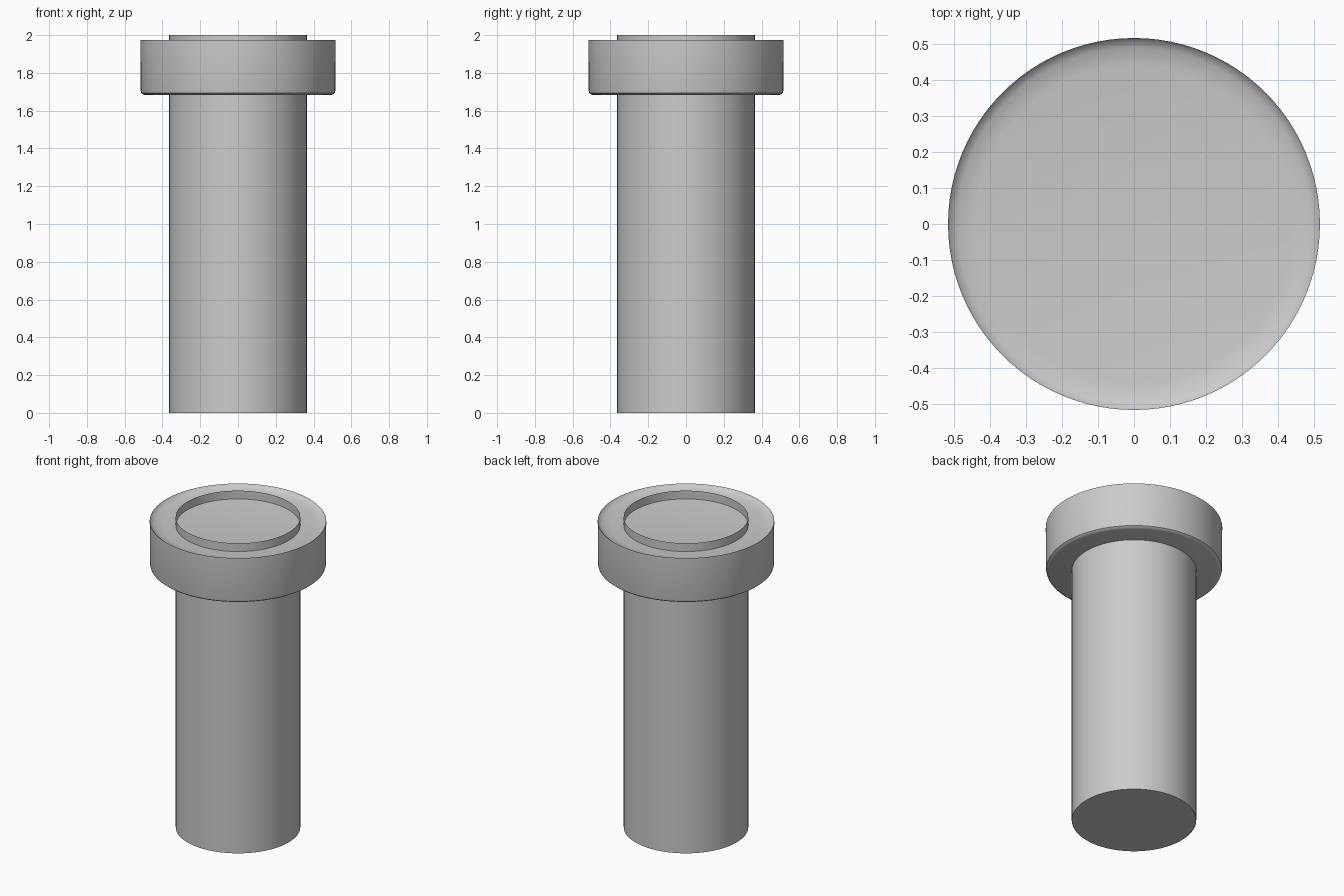
import bpy, bmesh, math

if "Cube" in bpy.data.objects:
    bpy.data.objects.remove(bpy.data.objects["Cube"])

SEGMENTS = 96


def lathe(name, profile):
    """Revolve (radius, z) points around z; radius 0 closes to a pole."""
    bm = bmesh.new()
    verts = [bm.verts.new((r, 0, z)) for r, z in profile]
    edges = [bm.edges.new(pair) for pair in zip(verts, verts[1:])]
    bmesh.ops.spin(bm, geom=verts + edges, cent=(0, 0, 0), axis=(0, 0, 1),
                   angle=math.tau, steps=SEGMENTS, use_merge=True)
    bmesh.ops.remove_doubles(bm, verts=bm.verts, dist=1e-4)
    bmesh.ops.recalc_face_normals(bm, faces=bm.faces)
    mesh = bpy.data.meshes.new(name)
    bm.to_mesh(mesh)
    bm.free()
    obj = bpy.data.objects.new(name, mesh)
    bpy.context.collection.objects.link(obj)
    bpy.ops.object.select_all(action='DESELECT')
    obj.select_set(True)
    bpy.context.view_layer.objects.active = obj
    bpy.ops.object.shade_smooth_by_angle(angle=math.radians(35))
    return obj


# Long pipe: closed at the foot, thin open rim at the top
lathe("pipe", [(0, 0), (0.364, 0), (0.364, 2.0)])

# Collar: softened lower edge and a shallow dished top that closes the pipe
lathe("collar", [(0, 1.682), (0.490, 1.682), (0.503, 1.686), (0.512, 1.693),
                 (0.515, 1.705), (0.516, 1.975), (0.510, 1.966),
                 (0.490, 1.955), (0.440, 1.947), (0, 1.945)])
